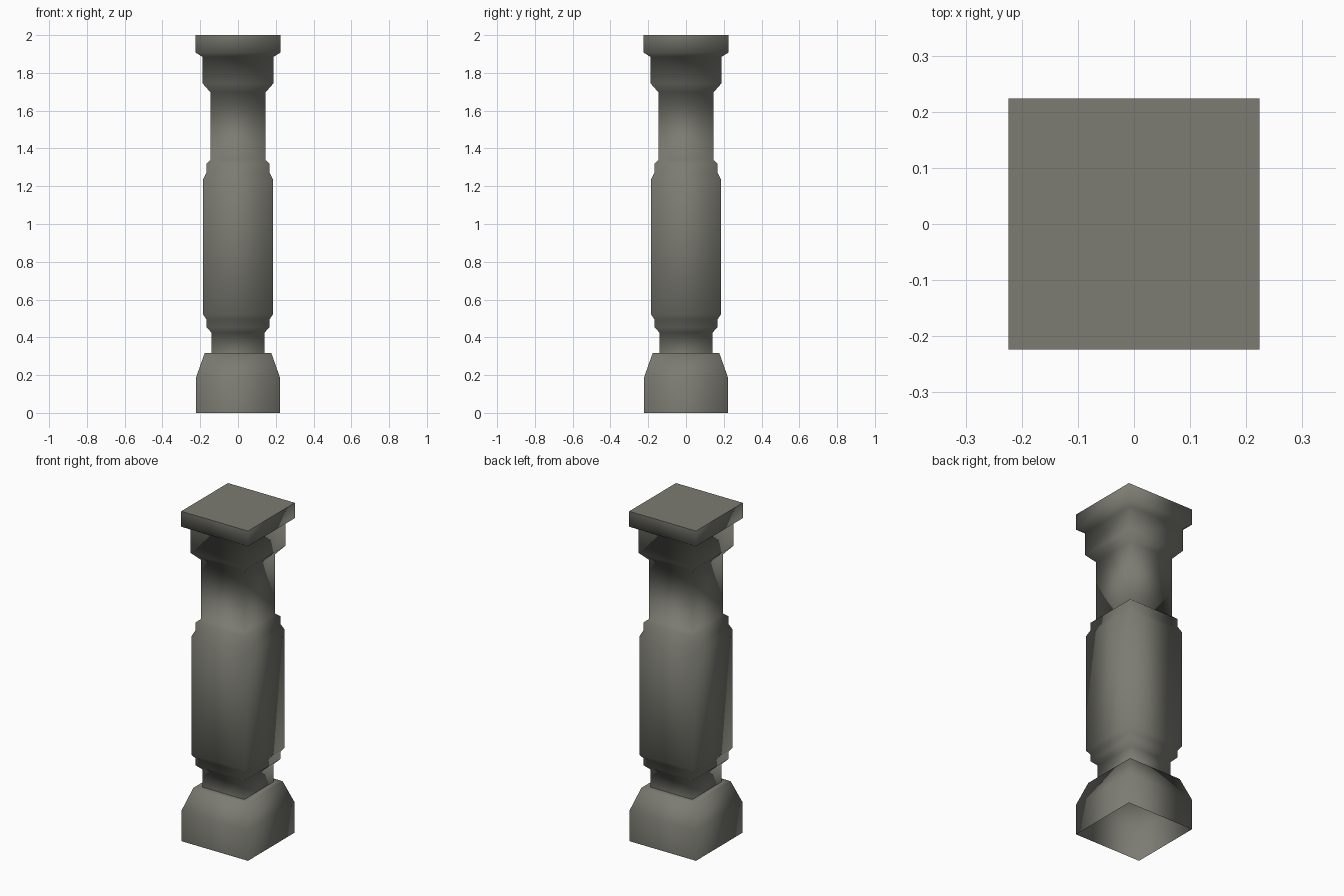
import bpy, bmesh

if "Cube" in bpy.data.objects:
    bpy.data.objects.remove(bpy.data.objects["Cube"])

stone = bpy.data.materials.new("grey stone")
stone.diffuse_color = (0.2, 0.198, 0.17, 1)
stone.use_nodes = True
stone.node_tree.nodes["Principled BSDF"].inputs["Base Color"].default_value = stone.diffuse_color


def square_loft(name, profile, cap_top=False):
    """Stack square rings given as (half width, height)."""
    bm = bmesh.new()
    rings = []
    for r, z in profile:
        rings.append([bm.verts.new((x * r, y * r, z))
                      for x, y in ((-1, -1), (1, -1), (1, 1), (-1, 1))])
    for a, b in zip(rings, rings[1:]):
        for i in range(4):
            j = (i + 1) % 4
            bm.faces.new((a[i], a[j], b[j], b[i])).smooth = True
    if cap_top:
        # flat top with a crisp rim
        top = bm.faces.new(rings[-1])
        for e in top.edges:
            e.smooth = False
    mesh = bpy.data.meshes.new(name)
    bm.to_mesh(mesh)
    bm.free()
    mesh.materials.append(stone)
    obj = bpy.data.objects.new(name, mesh)
    bpy.context.collection.objects.link(obj)
    return obj


# plinth, open underneath, with a narrow ledge around the shaft
square_loft("base", [(0.223, 0), (0.223, 0.185), (0.176, 0.318), (0.14, 0.318)])

# shaft with stepped swelling and capital
square_loft("shaft", [
    (0.14, 0.318), (0.14, 0.425), (0.167, 0.453), (0.167, 0.495),
    (0.184, 0.52), (0.184, 1.237), (0.167, 1.273), (0.167, 1.32),
    (0.146, 1.338), (0.146, 1.697), (0.188, 1.745), (0.188, 1.885),
    (0.224, 1.907), (0.224, 2.0)], cap_top=True)
